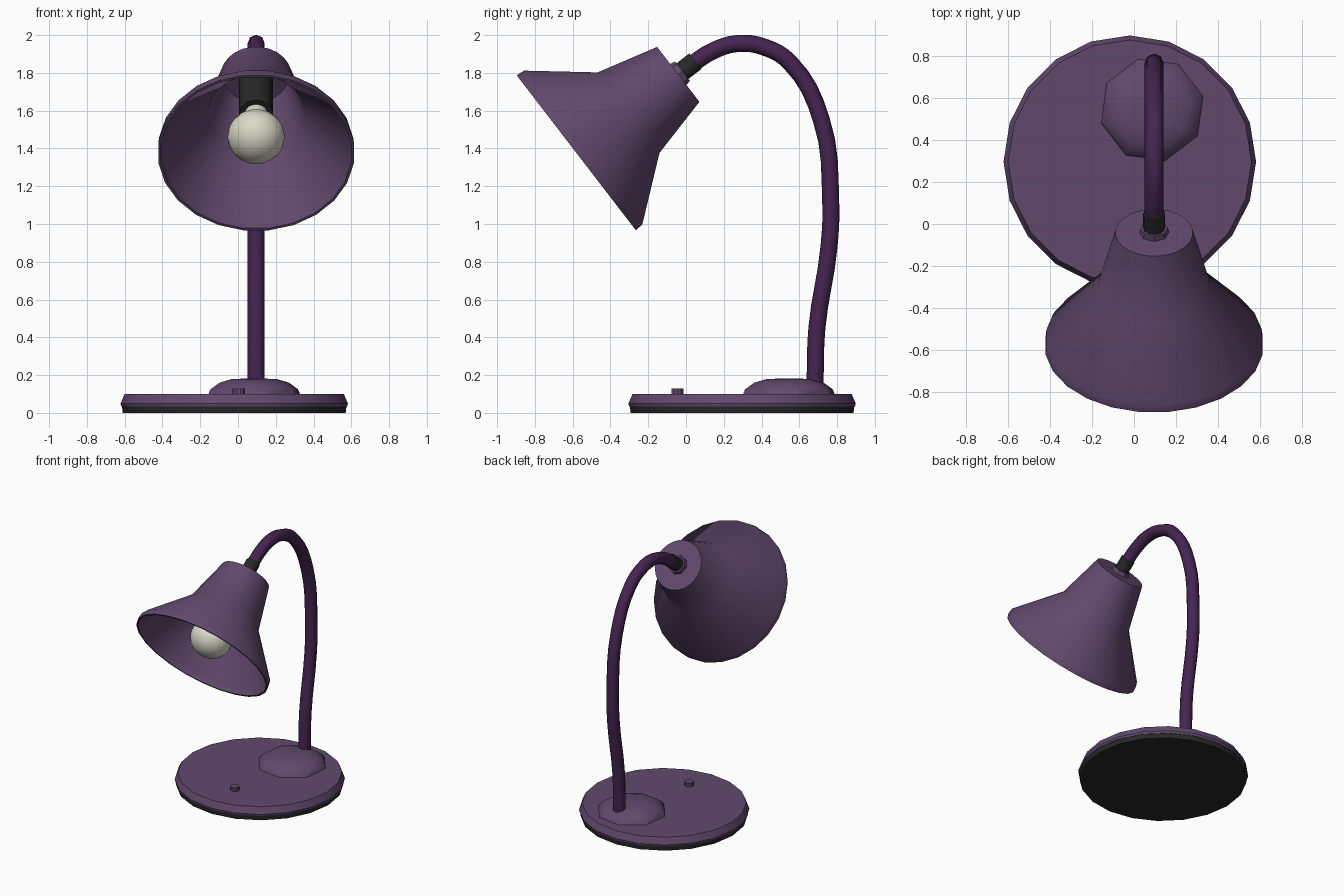
import bpy, bmesh, math
from mathutils import Vector, Matrix

if "Cube" in bpy.data.objects:
    bpy.data.objects.remove(bpy.data.objects["Cube"])


def material(name, rgb):
    m = bpy.data.materials.new(name)
    m.diffuse_color = (*rgb, 1)
    m.use_nodes = True
    m.node_tree.nodes["Principled BSDF"].inputs["Base Color"].default_value = m.diffuse_color
    return m


PURPLE = material("dusty_purple", (0.120, 0.066, 0.152))
DEEP = material("deep_purple", (0.060, 0.018, 0.082))
BLACK = material("soft_black", (0.021, 0.021, 0.021))
CREAM = material("bulb_cream", (0.70, 0.69, 0.58))
UP = Vector((0, 0, 1))


def smooth(ob, angle=35):
    bpy.ops.object.select_all(action='DESELECT')
    ob.select_set(True)
    bpy.context.view_layer.objects.active = ob
    bpy.ops.object.shade_smooth_by_angle(angle=math.radians(angle))


def lathe(name, profile, origin, mat, sides, axis=UP, turn=0.0):
    """Revolve (radius, distance along axis) points around an axis."""
    bm = bmesh.new()
    rings = []
    for r, t in profile:
        n = 1 if r == 0 else sides
        ang = [turn + 2 * math.pi * i / sides for i in range(n)]
        rings.append([bm.verts.new((r * math.cos(a), r * math.sin(a), t)) for a in ang])
    for a, b in zip(rings, rings[1:]):
        for i in range(sides):
            j = (i + 1) % sides
            quad = [a[i % len(a)], a[j % len(a)], b[j % len(b)], b[i % len(b)]]
            bm.faces.new(list(dict.fromkeys(quad)))
    bmesh.ops.recalc_face_normals(bm, faces=bm.faces)
    me = bpy.data.meshes.new(name)
    bm.to_mesh(me)
    bm.free()
    me.materials.append(mat)
    rot = axis.to_track_quat('Z', 'Y').to_matrix().to_4x4()
    me.transform(Matrix.Translation(origin) @ rot)
    ob = bpy.data.objects.new(name, me)
    bpy.context.collection.objects.link(ob)
    smooth(ob)
    return ob


# Base: black foot pad, purple disc, dome and switch button
base = Vector((-0.02, 0.297, 0))
lathe("foot_pad", [(0, 0), (0.59, 0), (0.595, 0.04), (0, 0.04)], base, BLACK, 20)
lathe("base_disc", [(0, 0.035), (0.598, 0.035), (0.602, 0.05), (0.58, 0.1), (0, 0.1)],
      base, PURPLE, 20)
lathe("base_dome", [(0, 0.095), (0.253, 0.095), (0.24, 0.125), (0.19, 0.16), (0.12, 0.18), (0, 0.182)],
      Vector((0.086, 0.545, 0)), PURPLE, 8, turn=math.radians(15))
lathe("switch_button", [(0, 0.095), (0.033, 0.095), (0.033, 0.13), (0, 0.13)],
      Vector((0.003, -0.045, 0)), PURPLE, 10)

# Gooseneck stem: bevelled curve
X = 0.096
path = [(0.683, 0.16), (0.693, 0.45), (0.757, 0.88), (0.766, 1.12), (0.717, 1.55),
        (0.55, 1.855), (0.41, 1.938), (0.27, 1.955), (0.14, 1.915), (0.02, 1.838)]
cu = bpy.data.curves.new("stem_curve", 'CURVE')
cu.dimensions = '3D'
cu.bevel_depth = 0.045
cu.bevel_resolution = 2
cu.resolution_u = 4
cu.use_fill_caps = True
sp = cu.splines.new('BEZIER')
sp.bezier_points.add(len(path) - 1)
for p, (y, z) in zip(sp.bezier_points, path):
    p.co = (X, y, z)
    p.handle_left_type = p.handle_right_type = 'AUTO'
cu.materials.append(DEEP)
stem = bpy.data.objects.new("stem", cu)
bpy.context.collection.objects.link(stem)
bpy.ops.object.select_all(action='DESELECT')
stem.select_set(True)
bpy.context.view_layer.objects.active = stem
bpy.ops.object.convert(target='MESH')
smooth(bpy.context.view_layer.objects.active, 60)

# Lamp head: everything turned around the tilted shade axis
top = Vector((X, -0.041, 1.792))
axis = Vector((0, -0.793, -0.61)).normalized()
lathe("shade", [(0, 0), (0.185, 0), (0.271, 0.332), (0.518, 0.635), (0.522, 0.681),
                (0.508, 0.681), (0.502, 0.642), (0.257, 0.34), (0.172, 0.015), (0, 0.015)],
      top, PURPLE, 24, axis, math.radians(7.5))
lathe("shade_cap", [(0, 0.01), (0.072, 0.01), (0.065, -0.028), (0, -0.028)], top, PURPLE, 8, axis)
lathe("collar", [(0, 0), (0.052, 0), (0.052, -0.115), (0, -0.115)], top, BLACK, 12, axis)
lathe("bulb_socket", [(0, 0.01), (0.09, 0.01), (0.09, 0.34), (0.065, 0.34), (0, 0.33)],
      top, BLACK, 12, axis)

# Bulb: neck followed by a slightly flattened globe
globe = [(0.152 * math.sin(a), 0.54 - 0.136 * math.cos(a))
         for a in [math.radians(25 + 155 * i / 9) for i in range(9)]]
lathe("bulb", [(0, 0.32), (0.06, 0.32)] + globe + [(0, 0.676)], top, CREAM, 20, axis)
